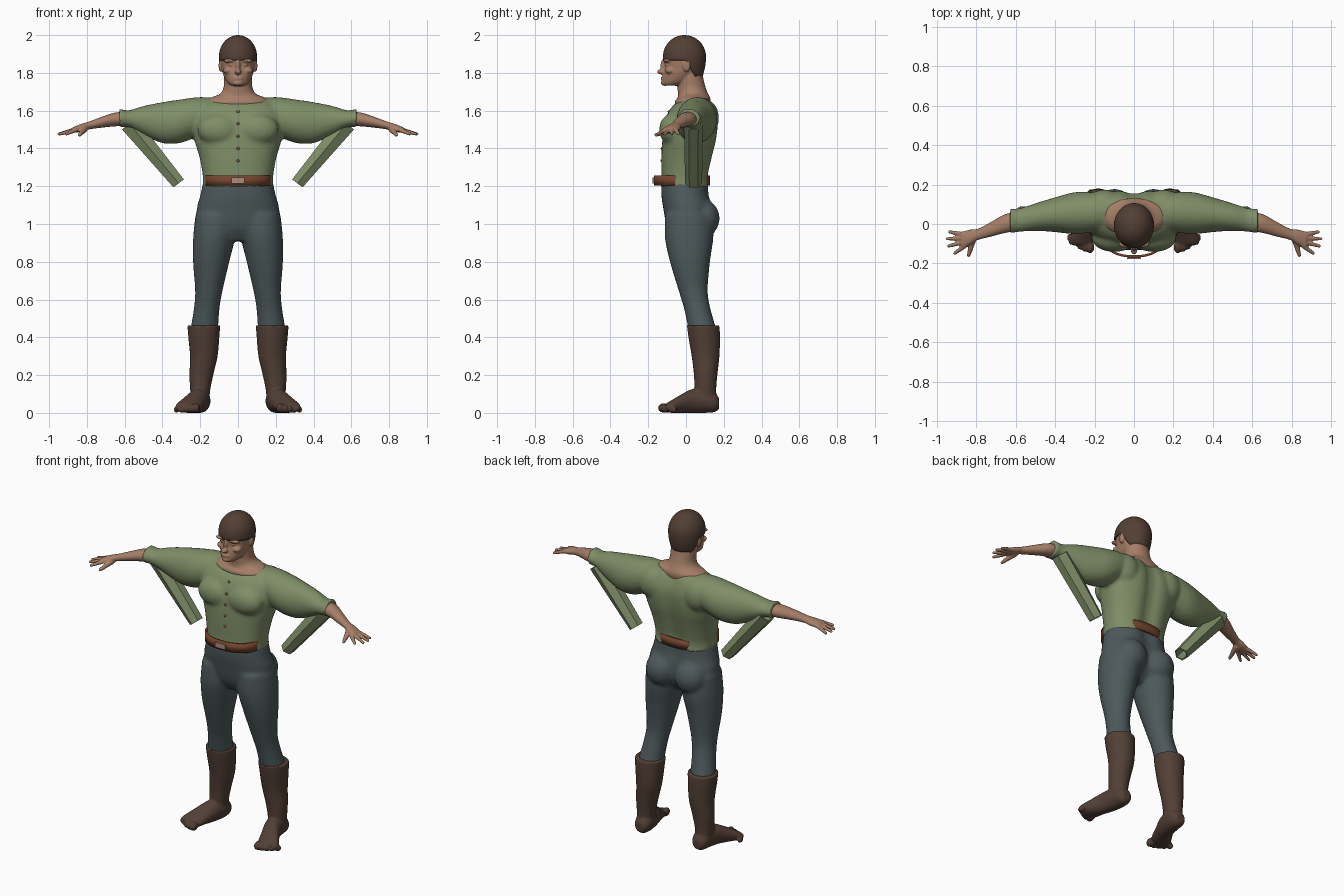
import bpy
import bmesh
import math
from mathutils import Matrix, Vector

cube = bpy.data.objects.get("Cube")
if cube:
    bpy.data.objects.remove(cube, do_unlink=True)


def material(name, *rgb):
    m = bpy.data.materials.new(name)
    m.use_nodes = True
    m.diffuse_color = (*rgb, 1)
    m.node_tree.nodes["Principled BSDF"].inputs["Base Color"].default_value = (*rgb, 1)
    return m


SKIN = material("skin", 0.38, 0.21, 0.135)
SHIRT = material("green cloth", 0.21, 0.27, 0.135)
PANTS = material("slate cloth", 0.075, 0.1, 0.105)
BOOT = material("boot leather", 0.085, 0.05, 0.036)
HAIR = material("brown hair", 0.085, 0.05, 0.034)
BELT = material("belt leather", 0.18, 0.06, 0.027)
METAL = material("buckle", 0.42, 0.27, 0.19)
BUTTON = material("button red", 0.26, 0.09, 0.06)


def spline(secs, steps):
    """Smoothly resample a list of sections."""
    out = []
    for i in range(len(secs) - 1):
        p = [secs[max(0, min(len(secs) - 1, i + k))] for k in (-1, 0, 1, 2)]
        for j in range(steps):
            t = j / steps
            out.append([b + 0.5 * t * (c - a + t * (2*a - 5*b + 4*c - d + t * (3*(b - c) + d - a)))
                        for a, b, c, d in zip(*p)])
    return out + [secs[-1]]


def loft(bm, axis, secs, side=1, n=48, steps=6, power=1, groove=0, caps=True):
    """Sections are (position, centre, half width, low edge, high edge)."""
    rings = []
    for t, a0, ra, lo, hi in spline(secs, steps):
        ring = []
        for k in range(n):
            ang = 2 * math.pi * (k + 0.5) / n
            c, s = math.cos(ang), math.sin(ang)
            a = a0 + ra * math.copysign(abs(c) ** power, c)
            b = (lo + hi) / 2 + (hi - lo) / 2 * math.copysign(abs(s) ** power, s)
            if s > 0:
                b -= groove * math.exp(-(a / 0.05) ** 2)
            x, y, z = {"x": (t, a, b), "y": (a, t, b), "z": (a, b, t)}[axis]
            ring.append(bm.verts.new((x * side, y, z)))
        rings.append(ring)
    for r, q in zip(rings, rings[1:]):
        for k in range(n):
            bm.faces.new((r[k], r[(k + 1) % n], q[(k + 1) % n], q[k]))
    if caps:
        bm.faces.new(rings[0])
        bm.faces.new(rings[-1])


def ball(bm, loc, size, side=1):
    m = Matrix.Translation((loc[0] * side, loc[1], loc[2])) @ Matrix.Diagonal((*size, 1))
    bmesh.ops.create_uvsphere(bm, u_segments=24, v_segments=14, radius=1, matrix=m)


def limb(bm, start, end, r1, r2, side=1):
    """Rounded tapering finger between two points."""
    for i in range(13):
        t = i / 12
        r = r1 + (r2 - r1) * t
        ball(bm, Vector(start).lerp(Vector(end), t), (r, r, r), side)


def finish(bm, name, mat, voxel=0, smooth=True, thick=0):
    bmesh.ops.recalc_face_normals(bm, faces=bm.faces)
    me = bpy.data.meshes.new(name)
    bm.to_mesh(me)
    bm.free()
    me.materials.append(mat)
    for p in me.polygons:
        p.use_smooth = smooth
    ob = bpy.data.objects.new(name, me)
    bpy.context.collection.objects.link(ob)
    if voxel:
        # fuse overlapping forms into one skin
        rm = ob.modifiers.new("fuse", "REMESH")
        rm.mode = "VOXEL"
        rm.voxel_size = voxel
        rm.use_smooth_shade = True
        sm = ob.modifiers.new("soften", "SMOOTH")
        sm.iterations = 5
    if thick:
        ob.modifiers.new("thickness", "SOLIDIFY").thickness = thick
    return ob


# Shirt: torso, chest, sleeves
bm = bmesh.new()
loft(bm, "z", [(1.195, 0, .188, -.135, .132), (1.25, 0, .186, -.13, .125), (1.35, 0, .203, -.13, .145),
               (1.45, 0, .232, -.125, .168), (1.55, 0, .245, -.11, .175), (1.62, 0, .215, -.075, .155),
               (1.665, 0, .16, -.015, .125)], power=0.88, groove=0.025)
for s in (1, -1):
    ball(bm, (.1, -.072, 1.5), (.115, .07, .085), s)
    ball(bm, (.15, .1, 1.56), (.09, .075, .1), s)
    loft(bm, "x", [(.1, .06, .08, 1.5, 1.665), (.2, .06, .1, 1.47, 1.672), (.3, .055, .106, 1.43, 1.66),
                   (.4, .047, .088, 1.428, 1.645), (.5, .035, .07, 1.47, 1.625),
                   (.58, .02, .06, 1.51, 1.602), (.628, .015, .063, 1.51, 1.612)], s)
shirt = finish(bm, "shirt", SHIRT, 0.011)

# Loose hanging sleeve ends
for s, label in ((1, "left"), (-1, "right")):
    bm = bmesh.new()
    loft(bm, "z", [(1.215, .314, .032, -.005, .085), (1.53, .575, .045, -.01, .09)],
         s, n=6, steps=1, caps=False)
    for v in bm.verts:
        centre = .314 if v.co.z < 1.3 else .575
        v.co.z -= (abs(v.co.x) - centre) * 0.75
    finish(bm, label + "_hanging_sleeve", SHIRT, smooth=False, thick=0.008)

# Trousers
bm = bmesh.new()
loft(bm, "z", [(.91, 0, .14, -.06, .08), (.98, 0, .215, -.1, .135), (1.08, 0, .218, -.12, .145),
               (1.15, 0, .2, -.13, .13), (1.225, 0, .184, -.13, .125)], groove=0.02, power=0.92)
for s in (1, -1):
    ball(bm, (.1, .09, 1.03), (.097, .088, .1), s)
    loft(bm, "z", [(.43, .18, .074, .015, .165), (.55, .166, .068, -.01, .13), (.65, .154, .073, -.04, .115),
                   (.8, .142, .096, -.085, .127), (.93, .126, .111, -.112, .145),
                   (1.05, .115, .11, -.11, .14)], s)
finish(bm, "trousers", PANTS, 0.011)

# Boots with moulded toes
for s, label in ((1, "left"), (-1, "right")):
    bm = bmesh.new()
    loft(bm, "z", [(.03, .2, .045, .05, .165), (.12, .2, .053, .045, .16), (.2, .194, .063, .042, .166),
                   (.3, .181, .073, .03, .177), (.4, .181, .082, .013, .18), (.463, .181, .087, .005, .177)], s)
    loft(bm, "y", [(.176, .197, .028, .02, .075), (.15, .198, .047, .004, .11), (.1, .2, .054, 0, .13),
                   (.03, .215, .056, 0, .125), (-.03, .242, .062, 0, .095), (-.075, .262, .068, 0, .068),
                   (-.105, .27, .058, .004, .05)], s)
    for k in range(5):
        r = 0.026 - 0.003 * min(k, 3)
        ball(bm, (.222 + .026 * k, -.117 + .009 * k * k / 3, r), (r * .8, r * 1.25, r), s)
    finish(bm, label + "_boot", BOOT, 0.006)

# Forearms and hands
for s, label in ((1, "left"), (-1, "right")):
    bm = bmesh.new()
    loft(bm, "x", [(.57, .015, .048, 1.52, 1.595), (.65, .003, .048, 1.517, 1.59), (.72, -.025, .038, 1.51, 1.568),
                   (.79, -.052, .029, 1.5, 1.542), (.83, -.066, .038, 1.488, 1.53),
                   (.875, -.083, .044, 1.482, 1.512)], s, n=32)
    for k, (x, y) in enumerate([(.935, -.04), (.947, -.075), (.94, -.112), (.908, -.148)]):
        limb(bm, (.87 - .006 * max(0, k - 1), -.052 - .02 * k, 1.498), (x, y, 1.477), .0125, .009, s)
    limb(bm, (.815, -.075, 1.5), (.838, -.158, 1.472), .018, .01, s)
    finish(bm, label + "_hand", SKIN, 0.005)

# Head, neck and shoulder slope
bm = bmesh.new()
loft(bm, "z", [(1.6, 0, .17, -.05, .12), (1.645, 0, .165, -.06, .13), (1.668, 0, .145, -.045, .128),
               (1.688, 0, .098, -.042, .118), (1.72, 0, .077, -.045, .105), (1.78, 0, .074, -.045, .09),
               (1.83, 0, .07, -.04, .085)])
loft(bm, "z", [(1.732, 0, .035, -.118, -.05), (1.75, 0, .058, -.128, .02), (1.79, 0, .078, -.124, .07),
               (1.83, 0, .087, -.114, .088), (1.87, 0, .092, -.115, .094), (1.92, 0, .09, -.108, .09),
               (1.97, 0, .05, -.06, .05)])
ball(bm, (0, -.128, 1.806), (.018, .027, .014))
ball(bm, (0, -.116, 1.838), (.012, .02, .038))
for z in (1.766, 1.776):
    ball(bm, (0, -.122, z), (.027, .011, .005))
ball(bm, (0, -.112, 1.747), (.03, .022, .016))
for s in (1, -1):
    ball(bm, (.04, -.101, 1.864), (.04, .02, .01), s)
    ball(bm, (.036, -.096, 1.843), (.017, .016, .008), s)
    ball(bm, (.05, -.085, 1.812), (.03, .026, .018), s)
    ball(bm, (.092, .004, 1.838), (.011, .02, .034), s)
finish(bm, "head", SKIN, 0.005)

# Close-cropped hair, longer at the nape
bm = bmesh.new()
N, ROWS = 64, 18
rows = []
for i in range(1, ROWS + 1):
    row = []
    for k in range(N):
        ang = 2 * math.pi * k / N
        e = max(0, min(1, math.sin(ang) * 1.5))
        bottom = 1.866 - 0.088 * e * e * (3 - 2 * e)
        z = 2 - (2 - bottom) * (1 - math.cos(i / ROWS * math.pi / 2))
        d = z - 1.885
        r = math.sqrt(max(0, 1 - (d / .115) ** 2)) if d > 0 else 1 - 15 * d * d
        row.append(bm.verts.new((.101 * r * math.cos(ang), -.008 + .114 * r * math.sin(ang), z)))
    rows.append(row)
for r, q in zip(rows, rows[1:]):
    for k in range(N):
        bm.faces.new((r[k], q[k], q[(k + 1) % N], r[(k + 1) % N]))
bm.faces.new(rows[0])
finish(bm, "hair", HAIR, thick=0.008)

# Belt and buckle
bm = bmesh.new()
loft(bm, "z", [(1.203, 0, .176, -.17, .128), (1.258, 0, .176, -.17, .128)], steps=1, power=0.85, caps=False)
finish(bm, "belt", BELT, thick=0.012)
bm = bmesh.new()
bmesh.ops.create_cube(bm, size=1, matrix=Matrix.Translation((0, -.174, 1.23)) @ Matrix.Diagonal((.07, .008, .032, 1)))
finish(bm, "buckle", METAL, smooth=False)

# Buttons seated on the shirt front
bpy.context.view_layer.update()
dg = bpy.context.evaluated_depsgraph_get()
front = shirt.evaluated_get(dg)
for i in range(5):
    z = 1.335 + 0.065 * i
    hit, loc, nor, idx = front.ray_cast(Vector((0, -1, z)), Vector((0, 1, 0)))
    bm = bmesh.new()
    ball(bm, (0, loc.y if hit else -.125, z), (.009, .006, .007))
    finish(bm, "button_%d" % (i + 1), BUTTON)
